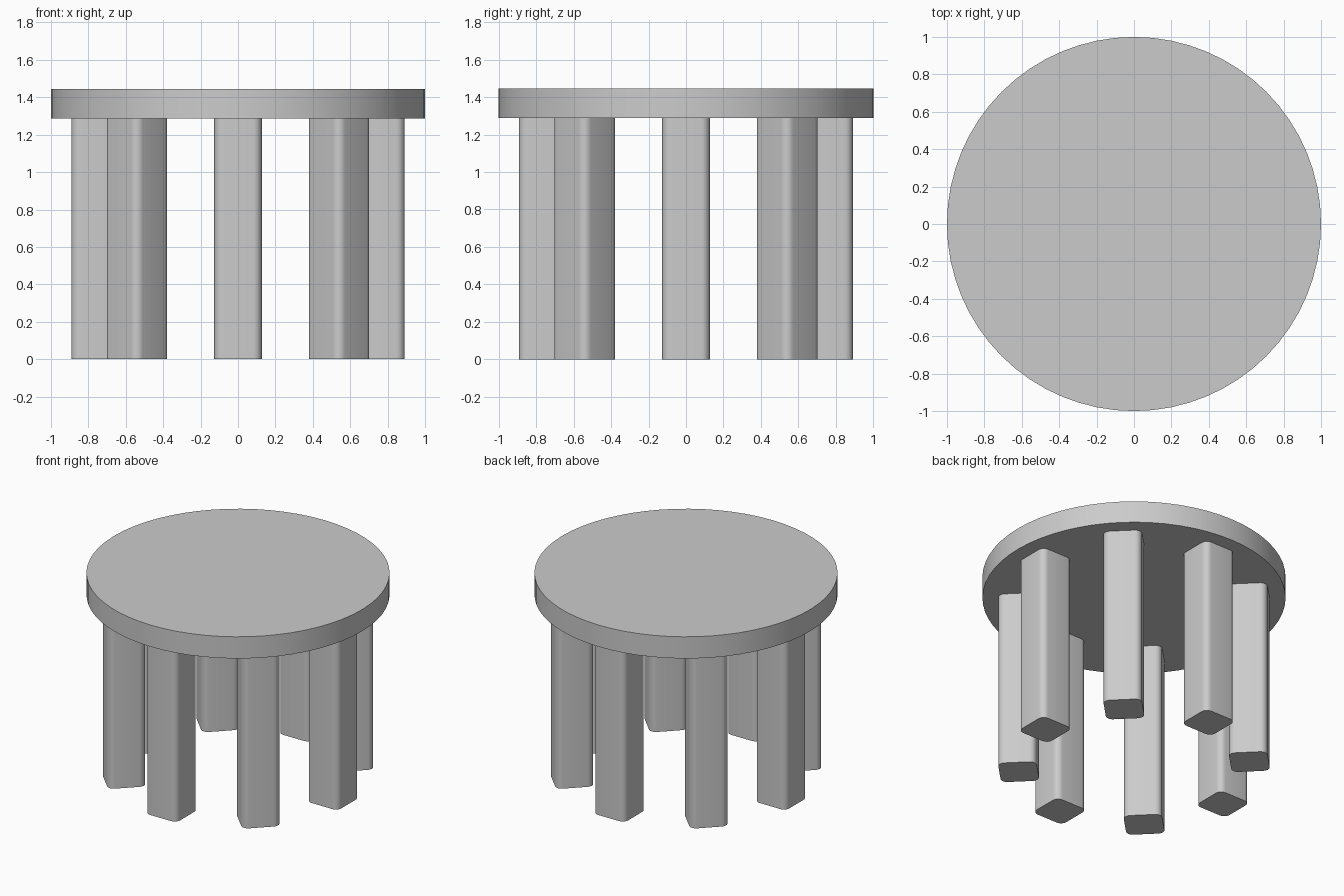
import bpy
import bmesh
import math
from mathutils import Matrix, Vector

cube = bpy.data.objects.get("Cube")
if cube:
    bpy.data.objects.remove(cube, do_unlink=True)

TOTAL_HEIGHT = 1.445
LEG_HEIGHT = 1.287
LEG_WIDTH = 0.254
LEG_ROUNDING = 0.045
LEG_RING_RADIUS = 0.764
LEG_COUNT = 8

grey = bpy.data.materials.new("plain grey")
grey.use_nodes = True
grey.diffuse_color = (0.6, 0.6, 0.6, 1)
grey.node_tree.nodes["Principled BSDF"].inputs["Base Color"].default_value = grey.diffuse_color


def add_object(name, bm):
    """Turn a bmesh into a grey object with smooth sides and sharp rims."""
    mesh = bpy.data.meshes.new(name)
    bm.to_mesh(mesh)
    bm.free()
    mesh.materials.append(grey)
    obj = bpy.data.objects.new(name, mesh)
    bpy.context.collection.objects.link(obj)
    bpy.ops.object.select_all(action="DESELECT")
    obj.select_set(True)
    bpy.context.view_layer.objects.active = obj
    bpy.ops.object.shade_smooth_by_angle(angle=math.radians(30))
    return obj


# Round table top
bm = bmesh.new()
thickness = TOTAL_HEIGHT - LEG_HEIGHT
bmesh.ops.create_cone(bm, cap_ends=True, segments=64, radius1=1, radius2=1, depth=thickness,
                      matrix=Matrix.Translation((0, 0, LEG_HEIGHT + thickness / 2)))
add_object("table_top", bm)

# Ring of square legs with rounded upright edges, each facing outwards
for i in range(LEG_COUNT):
    bm = bmesh.new()
    bmesh.ops.create_cube(bm, size=1)
    bmesh.ops.scale(bm, vec=Vector((LEG_WIDTH, LEG_WIDTH, LEG_HEIGHT)), verts=bm.verts)
    uprights = [e for e in bm.edges if abs(e.verts[0].co.z - e.verts[1].co.z) > LEG_WIDTH]
    bmesh.ops.bevel(bm, geom=uprights, offset=LEG_ROUNDING, segments=6,
                    profile=0.5, affect="EDGES")
    leg = add_object(f"leg_{i + 1}", bm)
    angle = math.tau * i / LEG_COUNT
    leg.location = (LEG_RING_RADIUS * math.cos(angle),
                    LEG_RING_RADIUS * math.sin(angle), LEG_HEIGHT / 2)
    leg.rotation_euler.z = angle
